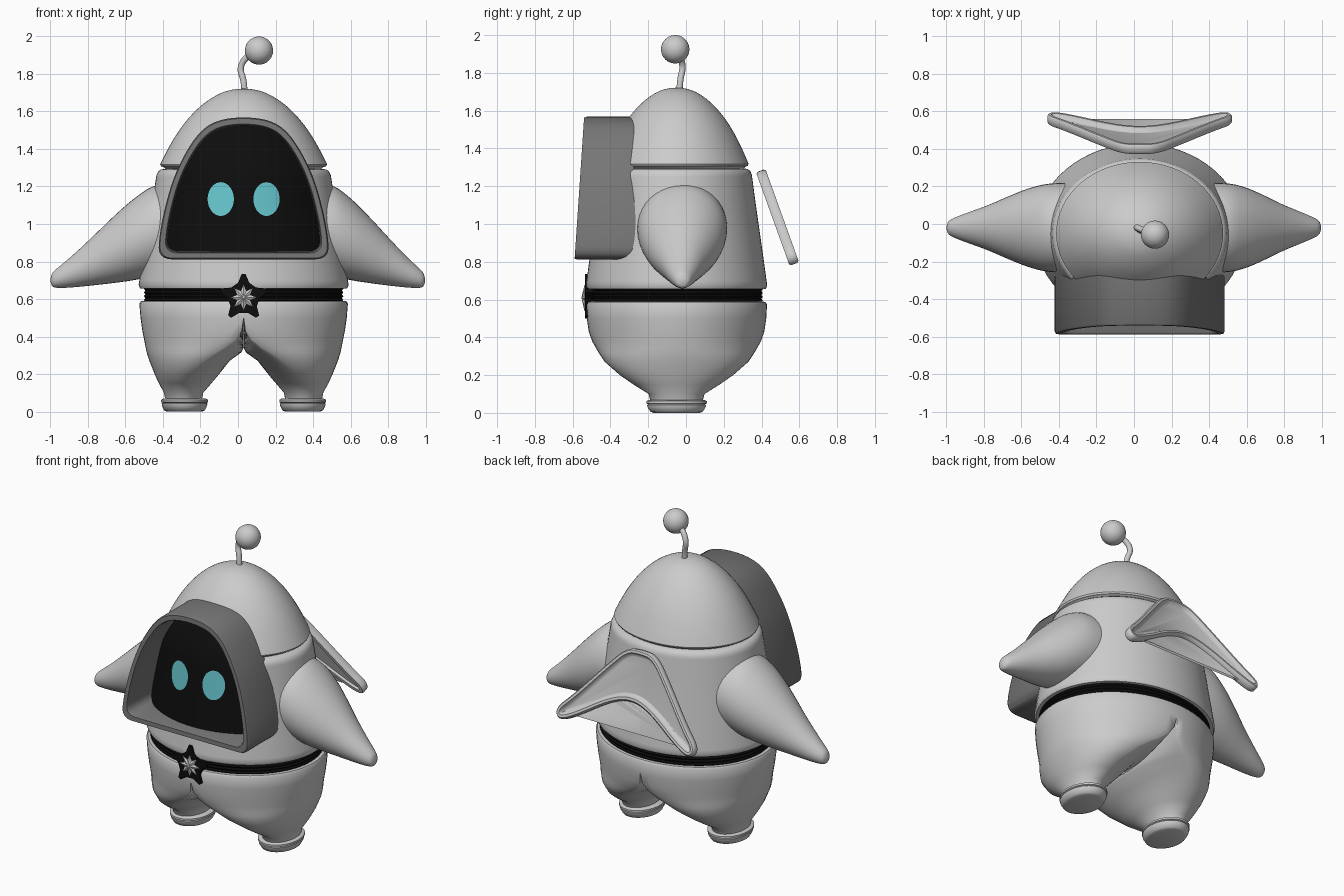
import bpy, bmesh, math

if "Cube" in bpy.data.objects:
    bpy.data.objects.remove(bpy.data.objects["Cube"])

CX, CY, RATIO = 0.03, -0.05, 0.857   # body axis and its depth / width ratio


def material(name, rgb):
    m = bpy.data.materials.new(name)
    m.diffuse_color = (*rgb, 1)
    m.use_nodes = True
    m.node_tree.nodes["Principled BSDF"].inputs["Base Color"].default_value = m.diffuse_color
    return m


GREY = material("light_grey", (0.6, 0.6, 0.6))
DARK = material("dark_grey", (0.18, 0.18, 0.18))
BLACK = material("black", (0.004, 0.004, 0.004))
CYAN = material("cyan", (0.13, 0.55, 0.6))


def finish(bm, name, mat, angle=40):
    bmesh.ops.recalc_face_normals(bm, faces=bm.faces)
    me = bpy.data.meshes.new(name)
    bm.to_mesh(me)
    bm.free()
    ob = bpy.data.objects.new(name, me)
    bpy.context.collection.objects.link(ob)
    me.materials.append(mat)
    bpy.ops.object.select_all(action='DESELECT')
    ob.select_set(True)
    bpy.context.view_layer.objects.active = ob
    bpy.ops.object.shade_smooth_by_angle(angle=math.radians(angle))
    return ob


def loft_bm(rings, cap0=True, cap1=True):
    bm = bmesh.new()
    vs = [[bm.verts.new(p) for p in r] for r in rings]
    n = len(vs[0])
    for a, b in zip(vs, vs[1:]):
        for i in range(n):
            j = (i + 1) % n
            bm.faces.new((a[i], a[j], b[j], b[i]))
    if cap0:
        bm.faces.new(vs[0])
    if cap1:
        bm.faces.new(vs[-1])
    return bm


def chaikin(pts, times=2, closed=False):
    """Round a control polygon by corner cutting; works on tuples of any size."""
    for _ in range(times):
        out = [] if closed else [pts[0]]
        for a, b in zip(pts, pts[1:] + (pts[:1] if closed else [])):
            out.append(tuple(0.75 * p + 0.25 * q for p, q in zip(a, b)))
            out.append(tuple(0.25 * p + 0.75 * q for p, q in zip(a, b)))
        pts = out if closed else out + [pts[-1]]
    return pts


def mirrored(half):
    return half + [(-x, z) for x, z in reversed(half) if abs(x) > 1e-6]


def ellipse(cx, cy, z, rx, ry, n=64):
    return [(cx + rx * math.cos(2 * math.pi * i / n),
             cy + ry * math.sin(2 * math.pi * i / n), z) for i in range(n)]


def turned(name, mat, profile, cx=CX, ratio=RATIO, angle=40):
    rings = [ellipse(cx, CY, z, max(r, 0.0005), max(r, 0.0005) * ratio) for r, z in profile]
    return finish(loft_bm(rings), name, mat, angle)


def interp(table, z):
    for (r0, z0), (r1, z1) in zip(table, table[1:]):
        if z <= z1:
            return r0 + (r1 - r0) * max(0, (z - z0) / (z1 - z0))
    return table[-1][0]


# Torso, dome and ribbed belt
torso = [(0.56, 0.675), (0.545, 0.77), (0.52, 0.92), (0.49, 1.1), (0.473, 1.21), (0.465, 1.26)]
dome = [(0.445, 1.318), (0.415, 1.38), (0.365, 1.47), (0.30, 1.56),
        (0.22, 1.64), (0.13, 1.697), (0.06, 1.718), (0, 1.722)]
turned("torso", GREY, [(0.50, 0.655), (0.552, 0.657)] + chaikin(torso, 1)
       + [(0.456, 1.28), (0.44, 1.291), (0.40, 1.296)])
turned("head_dome", GREY, [(0.40, 1.28), (0.425, 1.303), (0.44, 1.308)] + chaikin(dome, 2))
turned("belt", BLACK, [(0.532 - 0.008 * (i % 2), 0.575 + i * 0.01) for i in range(11)], angle=20)

# Trousers: half a hip that narrows to a leg, mirrored at the crotch
# z, outer x, mid x, inner x, half depth
leg = [(0.590, 0.500, 0, 0, 0.430), (0.588, 0.548, 0, 0, 0.470), (0.575, 0.556, 0, 0, 0.479),
       (0.500, 0.550, 0, 0, 0.475), (0.430, 0.540, 0.01, 0, 0.465), (0.380, 0.530, 0.045, 0, 0.447),
       (0.340, 0.522, 0.10, 0, 0.425), (0.315, 0.517, 0.145, 0.012, 0.410),
       (0.270, 0.503, 0.21, 0.075, 0.380), (0.200, 0.475, 0.285, 0.130, 0.300),
       (0.150, 0.452, 0.31, 0.172, 0.228), (0.100, 0.425, 0.32, 0.215, 0.148),
       (0.050, 0.415, 0.32, 0.225, 0.135)]
rings = []
for z, out, mid, inn, dep in leg:
    ring = []
    for i in range(64):
        c, s = math.cos(math.pi * i / 32), math.sin(math.pi * i / 32)
        ring.append((max(0, mid + c * ((out - mid) if c > 0 else (mid - inn))), dep * s, z))
    rings.append(ring)
bm = loft_bm(rings)
inner = [f for f in bm.faces if all(v.co.x < 1e-4 for v in f.verts)]
bmesh.ops.delete(bm, geom=inner, context='FACES')
half = bm.verts[:] + bm.edges[:] + bm.faces[:]
copy = bmesh.ops.duplicate(bm, geom=half)["geom"]
for v in copy:
    if isinstance(v, bmesh.types.BMVert):
        v.co.x *= -1
bmesh.ops.remove_doubles(bm, verts=bm.verts, dist=1e-4)
bmesh.ops.translate(bm, verts=bm.verts, vec=(CX, CY, 0))
finish(bm, "trousers", GREY, 50)

# Feet
for side, label in ((-1, "left"), (1, "right")):
    turned(label + "_foot", GREY,
           [(0.095, 0), (0.108, 0.006), (0.12, 0.03), (0.122, 0.042), (0.117, 0.046),
            (0.125, 0.05), (0.125, 0.062), (0.115, 0.068), (0.10, 0.07)],
           cx=CX + side * 0.315, ratio=1.28)

# Arms: x, top z, bottom z, half depth
arm = [(0.36, 1.22, 0.76, 0.235), (0.50, 1.215, 0.725, 0.24), (0.60, 1.14, 0.700, 0.215),
       (0.70, 1.04, 0.685, 0.170), (0.80, 0.93, 0.672, 0.120), (0.90, 0.825, 0.661, 0.080),
       (0.965, 0.765, 0.658, 0.052), (0.99, 0.74, 0.665, 0.035), (0.997, 0.71, 0.69, 0.01)]
for side, label in ((-1, "left"), (1, "right")):
    rings = []
    for x, top, bot, dep in chaikin(arm, 2):
        px = x if side > 0 else -(0.44 + (x - 0.5) * 1.125)
        rings.append([(px, -0.02 + dep * math.cos(math.pi * i / 20),
                       (top + bot) / 2 + (top - bot) / 2 * math.sin(math.pi * i / 20))
                      for i in range(40)])
    finish(loft_bm(rings), label + "_arm", GREY)


# Visor frame, following the body behind it
def body_y(x, z):
    r = interp(torso + dome, z)
    return CY - RATIO * r * math.sqrt(max(0, 1 - (x / r) ** 2)) if r > 0 else CY


outline = chaikin(mirrored([(0.3, 0.812), (0.455, 0.812), (0.45, 0.95), (0.398, 1.18),
                            (0.33, 1.35), (0.225, 1.51), (0.10, 1.568)]), 3, True)


def shape(sx, sz):
    return [(x * sx, 1.18 + (z - 1.18) * sz) for x, z in outline]


def front_y(z):
    return -0.59 + (z - 0.81) * 0.067


def visor_ring(sx, sz, dy):
    return [(CX + x, max(-0.32, body_y(x, z) + 0.02) if dy is None else front_y(z) + dy, z)
            for x, z in shape(sx, sz)]


finish(loft_bm([visor_ring(1, 1, None), visor_ring(1, 1, 0.012), visor_ring(0.985, 0.985, 0),
                visor_ring(0.92, 0.91, 0), visor_ring(0.905, 0.893, 0.015),
                visor_ring(0.90, 0.885, None)], False, False), "visor_frame", DARK, 35)


# Screen and eyes draped over the body
def draped(name, mat, loop, cx, cz, lift):
    rings = [[(CX + cx + (x - cx) * s, body_y(cx + (x - cx) * s, cz + (z - cz) * s) - lift,
               cz + (z - cz) * s) for x, z in loop] for s in [k / 12 for k in range(12, 0, -1)]]
    finish(loft_bm(rings, False, True), name, mat, 60)


draped("visor_screen", BLACK, shape(0.91, 0.895), 0, 1.18, 0.010)
for side, label in ((-1, "left"), (1, "right")):
    oval = [(side * 0.122 + 0.07 * math.cos(math.pi * i / 20),
             1.133 + 0.09 * math.sin(math.pi * i / 20)) for i in range(40)]
    draped(label + "_eye", CYAN, oval, side * 0.122, 1.133, 0.017)


# Buckle: black star with a small spiky star on it
def star(n, r_out, r_in, cz):
    return [((r_in if i % 2 else r_out) * math.sin(math.pi * i / n),
             cz + (r_in if i % 2 else r_out) * math.cos(math.pi * i / n)) for i in range(2 * n)]


def layer(loop, y, s=1.0, cz=0.61):
    return [(CX + x * s, y, cz + (z - cz) * s) for x, z in loop]


big = chaikin(star(5, 0.15, 0.068, 0.608), 1, True)
finish(loft_bm([layer(big, -0.47), layer(big, -0.534)]), "buckle_plate", BLACK, 30)
small = star(8, 0.068, 0.036, 0.608)
finish(loft_bm([layer(small, -0.52), layer(small, -0.538), layer(small, -0.552, 0.1)]),
       "buckle_star", GREY, 15)

# Back fin: tilted boomerang plate with a raised rim
fin = chaikin(mirrored([(0, 1.285), (0.10, 1.275), (0.21, 1.16), (0.40, 0.94), (0.505, 0.84),
                        (0.47, 0.775), (0.36, 0.82), (0.14, 0.96), (0, 1.0)]), 3, True)


def fin_ring(inset, depth):
    ring, n = [], len(fin)
    for i, (x, z) in enumerate(fin):
        (ax, az), (bx, bz) = fin[i - 2], fin[(i + 2) % n]
        d = math.hypot(bx - ax, bz - az) or 1
        px, pz = x + inset * (bz - az) / d, z - inset * (bx - ax) / d
        ring.append((CX + px, 0.40 + (1.27 - pz) * 0.36 + depth, pz + depth * 0.36))
    return ring


finish(loft_bm([fin_ring(0.035, -0.012), fin_ring(0.03, -0.025), fin_ring(0.008, -0.025),
                fin_ring(0, -0.015), fin_ring(0, 0.015), fin_ring(0.008, 0.025),
                fin_ring(0.022, 0.025), fin_ring(0.03, 0.008), fin_ring(0.045, 0.0)]),
       "back_fin", GREY, 40)

# Antenna stem and ball
cu = bpy.data.curves.new("antenna_stem", 'CURVE')
cu.dimensions, cu.bevel_depth, cu.bevel_resolution = '3D', 0.017, 4
path = chaikin([(0.035, -0.035, 1.70), (0.03, -0.03, 1.77), (0.008, -0.015, 1.83),
                (0.04, -0.03, 1.89), (0.11, -0.055, 1.92)], 3)
sp = cu.splines.new('POLY')
sp.points.add(len(path) - 1)
for p, co in zip(sp.points, path):
    p.co = (*co, 1)
sp.use_smooth = True
cu.materials.append(GREY)
bpy.context.collection.objects.link(bpy.data.objects.new("antenna_stem", cu))
bm = bmesh.new()
bmesh.ops.create_uvsphere(bm, u_segments=32, v_segments=20, radius=0.075)
bmesh.ops.translate(bm, verts=bm.verts, vec=(0.112, -0.057, 1.925))
finish(bm, "antenna_ball", GREY)
